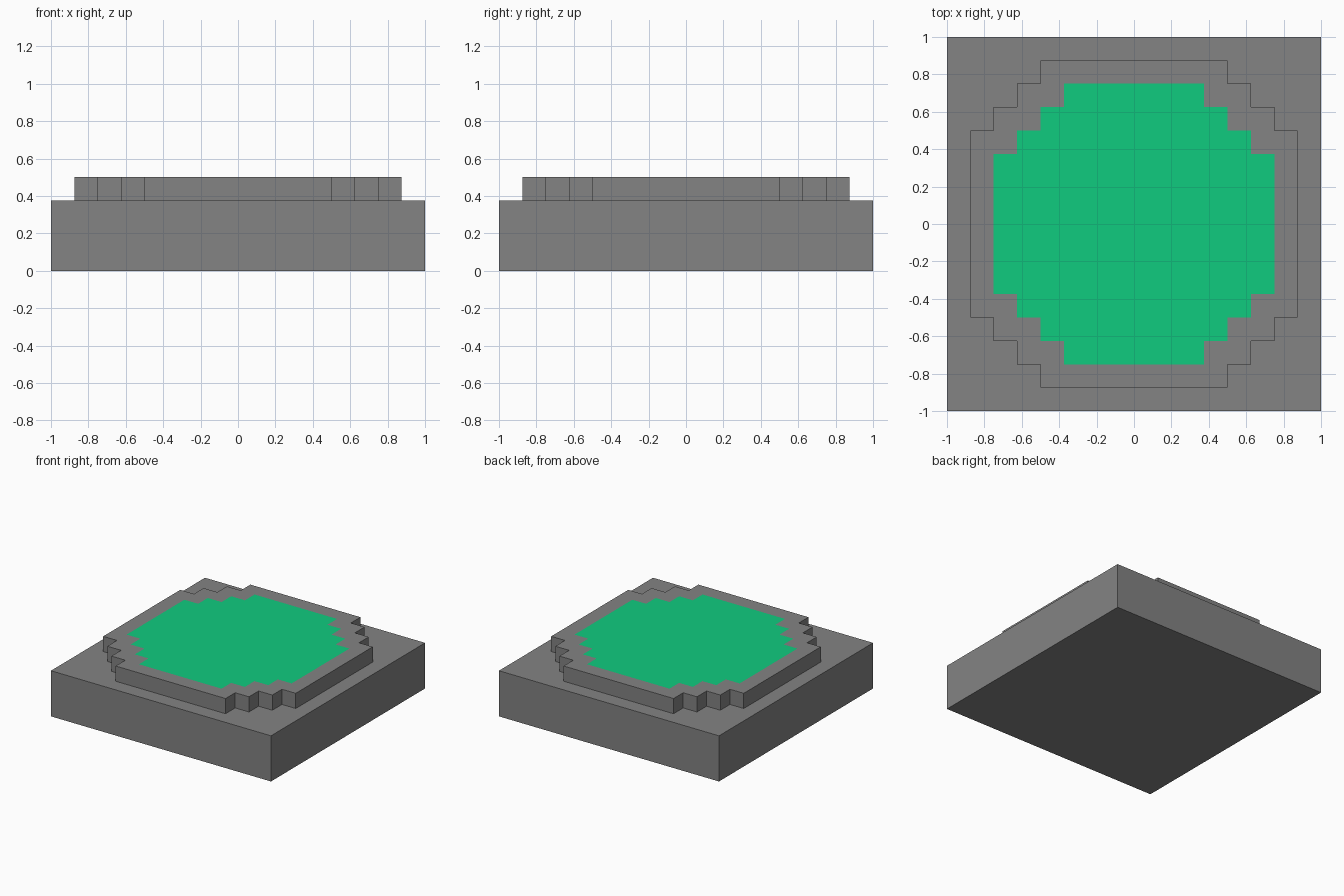
import bpy, bmesh

if "Cube" in bpy.data.objects:
    bpy.data.objects.remove(bpy.data.objects["Cube"])


def material(name, rgb):
    m = bpy.data.materials.new(name)
    m.diffuse_color = (*rgb, 1.0)
    m.use_nodes = True
    m.node_tree.nodes["Principled BSDF"].inputs["Base Color"].default_value = m.diffuse_color
    return m


grey = material("stone grey", (0.227, 0.227, 0.227))
green = material("bright green", (0.005, 0.60, 0.212))


def add_object(name, bm, mats):
    bmesh.ops.recalc_face_normals(bm, faces=bm.faces)
    me = bpy.data.meshes.new(name)
    bm.to_mesh(me)
    bm.free()
    for m in mats:
        me.materials.append(m)
    ob = bpy.data.objects.new(name, me)
    bpy.context.collection.objects.link(ob)
    return ob


def stepped_outline(r):
    """Stepped circle of half-width r, counter-clockwise; each quarter turns 90 degrees."""
    s = 0.125
    quarter = [(r, r - 3 * s), (r - s, r - 3 * s), (r - s, r - 2 * s),
               (r - 2 * s, r - 2 * s), (r - 2 * s, r - s),
               (r - 3 * s, r - s), (r - 3 * s, r)]
    pts = []
    for _ in range(4):
        pts += quarter
        quarter = [(-y, x) for x, y in quarter]
    return pts


# Square base slab
bm = bmesh.new()
bmesh.ops.create_cube(bm, size=1)
bmesh.ops.scale(bm, vec=(2, 2, 0.375), verts=bm.verts)
bmesh.ops.translate(bm, vec=(0, 0, 0.1875), verts=bm.verts)
add_object("base_slab", bm, [grey])

# Stepped round platform with a flush green centre
bm = bmesh.new()
loops = [[bm.verts.new((x, y, z)) for x, y in stepped_outline(r)]
         for r, z in ((0.875, 0.375), (0.875, 0.5), (0.75, 0.5))]
n = len(loops[0])
for low, high in zip(loops, loops[1:]):
    for i in range(n):
        j = (i + 1) % n
        bm.faces.new((low[i], low[j], high[j], high[i]))
bm.faces.new(loops[0][::-1])
bm.faces.new(loops[2]).material_index = 1
add_object("stepped_platform", bm, [grey, green])
